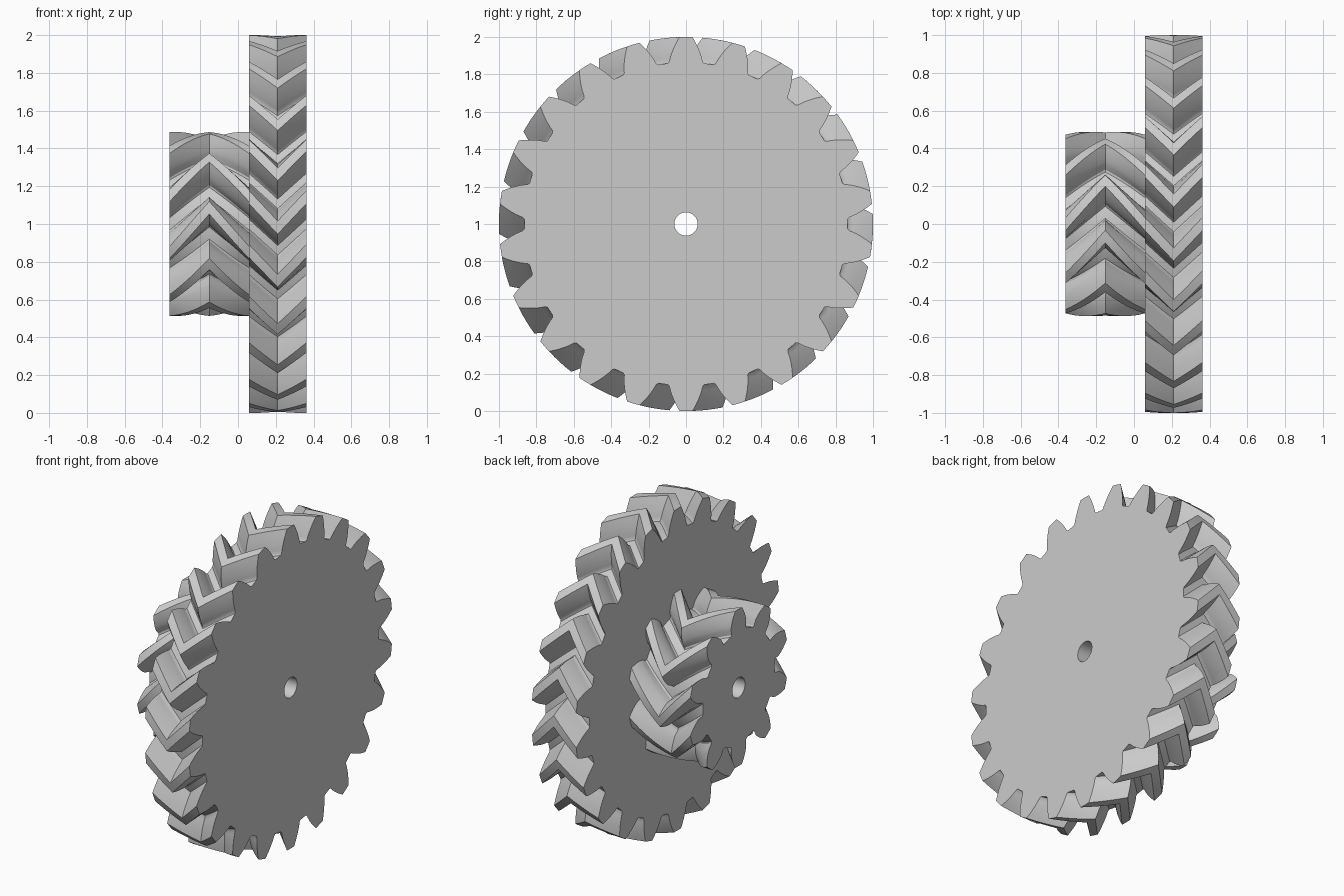
import bpy, bmesh
from math import pi, sin, cos, tan, acos, atan, radians

default = bpy.data.objects.get("Cube")
if default:
    bpy.data.objects.remove(default, do_unlink=True)

# One plain grey for the whole part
grey = bpy.data.materials.new("light_grey")
grey.use_nodes = True
grey.diffuse_color = (0.6, 0.6, 0.6, 1)
grey.node_tree.nodes["Principled BSDF"].inputs["Base Color"].default_value = (0.6, 0.6, 0.6, 1)

HELIX = radians(45)
MODULE = 1 / (11 + cos(HELIX))          # transverse module: 22 teeth reach radius 1
NORMAL = MODULE * cos(HELIX)
PRESSURE = atan(tan(radians(20)) / cos(HELIX))
BORE = 0.062
AXIS_Z = 1.0


def involute(a):
    return tan(a) - a


def gear_profile(teeth):
    """Polar outline (radius, angle) with one tooth pointing straight up."""
    pitch = MODULE * teeth / 2
    base = pitch * cos(PRESSURE)
    tip, root = pitch + NORMAL, pitch - 1.25 * NORMAL

    def half_angle(r):
        return pi / (2 * teeth) + involute(PRESSURE) - involute(acos(min(1, base / r)))

    # Flank from root to tip, with a small eased corner at the root
    start = max(root, base)
    gap = pi / teeth - half_angle(start)
    low = root + 0.15 * NORMAL
    flank = [(root, half_angle(start) + 0.22 * gap), (low, half_angle(max(low, base)))]
    begin = max(low, base)
    steps = 7
    for i in range(1, steps + 1):
        r = begin + (tip - begin) * i / steps
        flank.append((r, half_angle(r)))

    outline = []
    for t in range(teeth):
        centre = pi / 2 + 2 * pi * t / teeth
        outline += [(r, centre - a) for r, a in flank]
        outline.append((tip, centre))
        outline += [(r, centre + a) for r, a in reversed(flank)]
        outline.append((root, centre + pi / teeth))
    return outline, pitch


def herringbone_gear(name, teeth, x0, x1, direction, layers):
    outline, pitch = gear_profile(teeth)
    half = (x1 - x0) / 2
    twist = direction * half * tan(HELIX) / pitch
    bm = bmesh.new()

    def ring(x, points, turn=0.0):
        return [bm.verts.new((x, r * cos(a + turn), AXIS_Z + r * sin(a + turn)))
                for r, a in points]

    def bridge(a, b):
        n = len(a)
        for i in range(n):
            j = (i + 1) % n
            bm.faces.new((a[i], a[j], b[j], b[i]))

    # Toothed rim: twists out to the middle plane and back again
    rings = []
    for k in range(2 * layers + 1):
        amount = 1 - abs(k / layers - 1)
        rings.append(ring(x0 + half * k / layers, outline, twist * amount))
    # Bore through the axis closes the loop of rings
    hole = [(BORE, a) for _, a in outline]
    loops = rings + [ring(x1, hole), ring(x0, hole)]
    for a, b in zip(loops, loops[1:] + loops[:1]):
        bridge(a, b)
    bmesh.ops.recalc_face_normals(bm, faces=bm.faces)

    mesh = bpy.data.meshes.new(name)
    bm.to_mesh(mesh)
    bm.free()
    mesh.materials.append(grey)
    obj = bpy.data.objects.new(name, mesh)
    bpy.context.collection.objects.link(obj)
    bpy.ops.object.select_all(action='DESELECT')
    obj.select_set(True)
    bpy.context.view_layer.objects.active = obj
    bpy.ops.object.shade_smooth_by_angle(angle=radians(30))
    return obj


# Wide wheel and the small pinion beside it, with opposite chevrons
herringbone_gear("large_gear", 22, 0.058, 0.362, 1, 4)
herringbone_gear("small_gear", 10, -0.362, 0.058, -1, 8)
